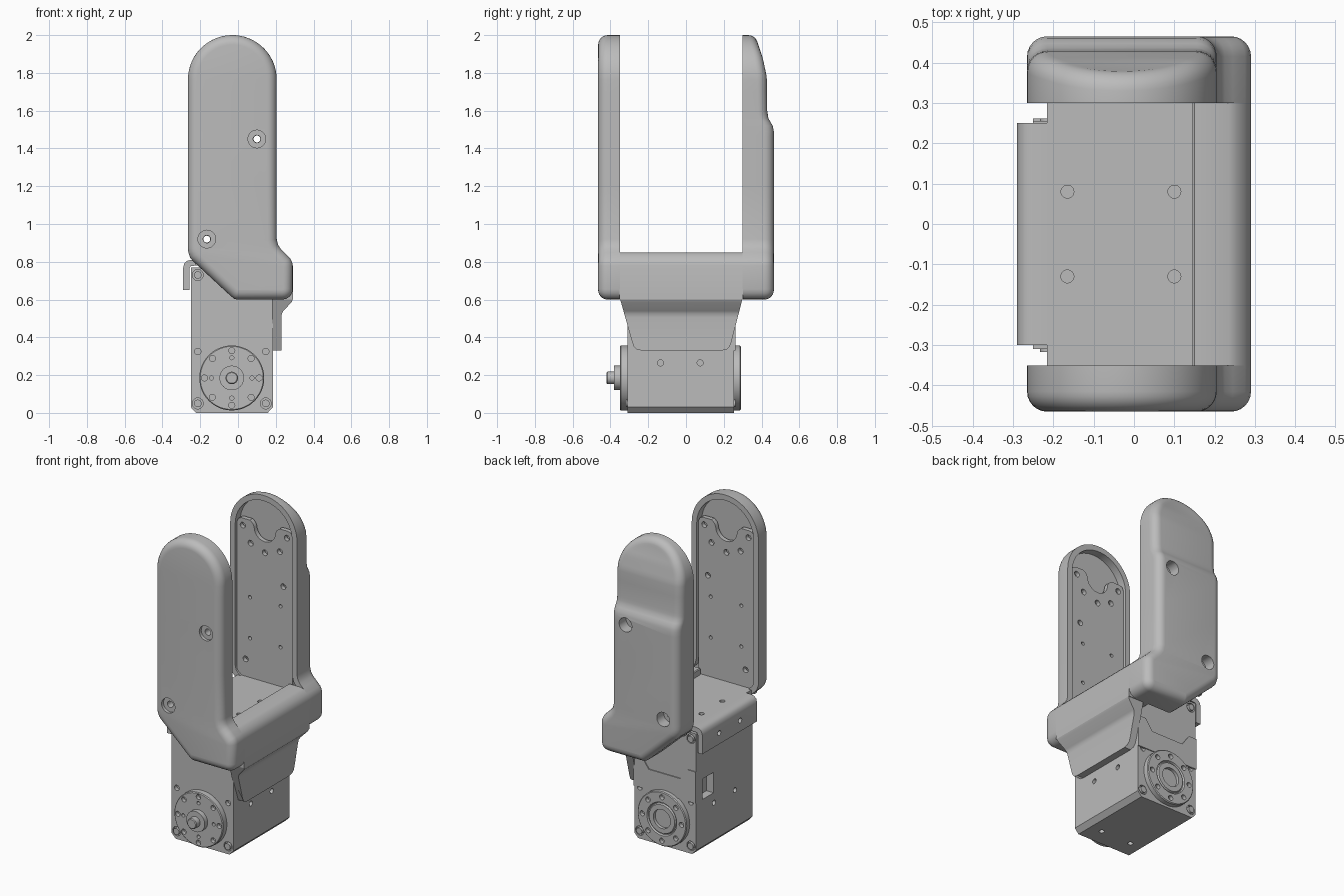
import bpy, bmesh
from math import radians, sin, cos, pi
from mathutils import Vector, Matrix

if "Cube" in bpy.data.objects:
    bpy.data.objects.remove(bpy.data.objects["Cube"])

GREY = bpy.data.materials.new("plain_grey")
GREY.use_nodes = True
GREY.diffuse_color = (0.5, 0.5, 0.5, 1)
GREY.node_tree.nodes["Principled BSDF"].inputs["Base Color"].default_value = (0.5, 0.5, 0.5, 1)

X, Y, Z = Vector((1, 0, 0)), Vector((0, 1, 0)), Vector((0, 0, 1))


def finish(name, bm):
    bmesh.ops.recalc_face_normals(bm, faces=bm.faces)
    me = bpy.data.meshes.new(name)
    bm.to_mesh(me)
    bm.free()
    me.materials.append(GREY)
    ob = bpy.data.objects.new(name, me)
    bpy.context.collection.objects.link(ob)
    return ob


def smooth(ob):
    bpy.ops.object.select_all(action="DESELECT")
    ob.select_set(True)
    bpy.context.view_layer.objects.active = ob
    bpy.ops.object.shade_smooth_by_angle(angle=radians(32))


def prism(name, pts, y0, y1):
    """Extrude an (x, z) outline along y; the ends may be functions of z."""
    at = lambda v, z: v(z) if callable(v) else v
    bm = bmesh.new()
    a = [bm.verts.new((x, at(y0, z), z)) for x, z in pts]
    b = [bm.verts.new((x, at(y1, z), z)) for x, z in pts]
    bm.faces.new(a)
    bm.faces.new(b)
    for i in range(len(pts)):
        j = (i + 1) % len(pts)
        bm.faces.new((a[i], a[j], b[j], b[i]))
    return finish(name, bm)


def cylinders(name, specs, axis):
    """One mesh of cylinders, each spec being (centre, radius, length)."""
    bm = bmesh.new()
    rot = axis.to_track_quat("Z", "Y").to_matrix().to_4x4()
    for c, r, d in specs:
        bmesh.ops.create_cone(bm, cap_ends=True, segments=24, radius1=r, radius2=r,
                              depth=d, matrix=Matrix.Translation(c) @ rot)
    return finish(name, bm)


def cut(ob, cutter):
    mod = ob.modifiers.new("cut", "BOOLEAN")
    mod.operation, mod.solver, mod.object = "DIFFERENCE", "EXACT", cutter
    cutter.hide_render = True
    bpy.context.view_layer.update()
    me = bpy.data.meshes.new_from_object(ob.evaluated_get(bpy.context.evaluated_depsgraph_get()))
    ob.modifiers.clear()
    ob.data = me
    bpy.data.objects.remove(cutter)


def drill(ob, specs, axis):
    cut(ob, cylinders("drill", specs, axis))


def lathe(name, profile, cx, cz, steps=48):
    """Revolve (radius, y) points about a y axis through (cx, cz)."""
    bm = bmesh.new()
    rings = [[bm.verts.new((cx + r * cos(2 * pi * k / steps), y, cz + r * sin(2 * pi * k / steps)))
              for k in range(steps)] for r, y in profile]
    for a, b in zip(rings, rings[1:]):
        for k in range(steps):
            n = (k + 1) % steps
            bm.faces.new((a[k], a[n], b[n], b[k]))
    bm.faces.new(rings[0])
    bm.faces.new(rings[-1])
    return finish(name, bm)


def interp(table, z):
    for (z0, v0), (z1, v1) in zip(table, table[1:]):
        if z <= z1:
            return v0 + (v1 - v0) * max(0, z - z0) / (z1 - z0)
    return table[-1][1]


# Arm outline as levels of (z, left x, right x)
LEVELS = [(.6, -.005, .235), (.604, -.02, .256), (.616, -.035, .274), (.634, -.055, .286),
          (.655, -.078, .29), (.78, -.213, .29), (.8, -.235, .286), (.82, -.253, .275),
          (.85, -.263, .245), (.87, -.265, .225), (.89, -.265, .212), (.92, -.265, .205)]
LEVELS += [(z, -.265, .205) for z in (1.2, 1.46, 1.49, 1.505, 1.52, 1.54, 1.56, 1.58, 1.6, 1.7)]
LEVELS += [(1.765 + .235 * sin(t), -.03 - .235 * cos(t), -.03 + .235 * cos(t))
           for t in [radians(87 * k / 14) for k in range(15)]]


def arm(name, side, inner, depth_table):
    """Hollow shell: rounded outside, rim and recess inside."""
    loop = [Vector((l, z)) for z, l, r in LEVELS] + [Vector((r, z)) for z, l, r in reversed(LEVELS)]
    n, m = len(loop), len(LEVELS)
    miter = []
    for i in range(n):
        d0 = (loop[i] - loop[i - 1]).normalized()
        d1 = (loop[(i + 1) % n] - loop[i]).normalized()
        n0, n1 = Vector((d0.y, -d0.x)), Vector((d1.y, -d1.x))
        miter.append((n0 + n1) / (1 + n0.dot(n1)))
    bm = bmesh.new()

    def ring(inset, y):
        pts = [p + q * inset for p, q in zip(loop, miter)]
        return [bm.verts.new((p.x, side * y(o.y), p.y)) for p, o in zip(pts, loop)]

    rad = .05
    rings = [ring(.035, lambda z: inner + .05), ring(.035, lambda z: inner), ring(0, lambda z: inner)]
    for k in range(7):
        a = radians(15 * k)
        rings.append(ring(rad * (1 - cos(a)), lambda z: interp(depth_table, z) - rad * (1 - sin(a))))
    for a, b in zip(rings, rings[1:]):
        for i in range(n):
            j = (i + 1) % n
            bm.faces.new((a[i], a[j], b[j], b[i]))
    for cap in (rings[0], rings[-1]):
        for i in range(m - 1):
            bm.faces.new((cap[i], cap[i + 1], cap[n - 2 - i], cap[n - 1 - i]))
    return finish(name, bm)


BOLTS = [(.1, 1.45), (-.165, .92)]
front = arm("front_arm", -1, .35, [(0, .465), (2, .465)])
back = arm("back_arm", 1, .30, [(0, .465), (1.49, .465), (1.52, .459), (1.56, .436), (1.6, .43),
                                (1.78, .428), (1.9, .408), (2, .38)])
for ob, y, r, d in ((front, -.465, .047, .04), (back, .465, .045, .14)):
    drill(ob, [((x, y, z), r, d) for x, z in BOLTS], Y)
    drill(ob, [((x, y, z), .02, .5) for x, z in BOLTS], Y)
    smooth(ob)

# Bracket side panels with a round notch on top
panel = [(-.225, .78), (.165, .78), (.165, 1.78), (.155, 1.802), (.135, 1.81), (.075, 1.81), (.055, 1.795)]
panel += [(-.03 + .075 * cos(t), 1.775 - .075 * sin(t)) for t in [pi * k / 12 for k in range(13)]]
panel += [(-.115, 1.795), (-.135, 1.81), (-.195, 1.81), (-.215, 1.802), (-.225, 1.78)]
BIG = [(-.185, 1.765), (.125, 1.765), (-.13, 1.665), (-.03, 1.63), (.075, 1.665)]
SMALL = [(x, z) for x in (-.135, .08) for z in (1.06, 1.32)]
for name, y0, y1 in (("front_panel", -.39, -.362), ("back_panel", .312, .34)):
    ob = prism(name, panel, y0, y1)
    drill(ob, [((x, y0, z), .018, .3) for x, z in BIG + BOLTS]
          + [((x, y0, z), .011, .3) for x, z in SMALL], Y)
    smooth(ob)

# Bracket base with folded flap
base = prism("bracket_base", [(-.215, .78), (.16, .78), (.16, .81), (-.215, .81)], -.365, .315)
HOLES_Y = (.08, -.13)
drill(base, [((x, y, .8), .016, .2) for x in (-.165, .1) for y in HOLES_Y], Z)
flap = prism("bracket_flap", [(-.215, .81), (-.25, .81), (-.27, .805), (-.284, .792), (-.29, .77), (-.29, .65),
                              (-.258, .65), (-.258, .765), (-.25, .778), (-.215, .78)], -.3, .25)
drill(flap, [((-.28, y, .72), .016, .2) for y in HOLES_Y], X)
smooth(base)
smooth(flap)

# Bridge between the arms and its tapered skirt
smooth(prism("bridge", [(.145, .78), (.145, .845), (.15, .85), (.235, .85), (.255, .84), (.275, .82), (.286, .8),
                        (.29, .78), (.29, .6), (.145, .6)], -.352, .302))
LOW = [(.33, -.235), (.337, -.262), (.352, -.277), (.375, -.285), (.6, -.348)]
HIGH = [(.33, .19), (.337, .217), (.352, .232), (.375, .24), (.6, .298)]
skirt = [(.29, .6), (.283, .585), (.24, .54), (.232, .525), (.23, .505)]
skirt += [(.23, z) for z in (.375, .352, .337, .33)] + [(.18, z) for z in (.33, .337, .352, .375, .505, .6)]
smooth(prism("skirt", skirt, lambda z: interp(LOW, z), lambda z: interp(HIGH, z)))

# Motor body
body = prism("motor_body", [(-.25, .03), (-.222, 0), (.157, 0), (.185, .03), (.185, .77), (-.25, .77)], -.31, .255)
SCREWS = [(-.213, .05), (.147, .05), (-.213, .73)]
PLAIN = [(-.213, .325), (.147, .325)]
for y in (-.31, .255):
    drill(body, [((x, y, z), .029, .03) for x, z in SCREWS] + [((x, y, z), .017, .05) for x, z in PLAIN], Y)
for x in (-.25, .185):
    drill(body, [((x, y, .265), .016, .06) for y in (.075, -.135)], X)
drill(body, [((x, -.2, 0), .016, .06) for x in (-.14, .075)], Z)
cut(body, prism("window", [(-.3, .33), (-.2, .33), (-.2, .46), (-.3, .46)], .08, .19))
smooth(body)
smooth(cylinders("body_screws", [((x, y, z), .02, .03) for x, z in SCREWS for y in (-.302, .247)], Y))

# Back cover plate with stepped upper edge
prism("back_cover", [(-.25, .33), (.185, .33), (.185, .53), (.13, .53), (.08, .46), (-.145, .46), (-.195, .53),
                     (-.25, .53)], .25, .261)

# Output horn, shaft and rear bearing disc
CX, CZ = -.033, .185


def circle(r, y, hole, count, depth):
    return [((CX + r * cos(2 * pi * k / count), y, CZ + r * sin(2 * pi * k / count)), hole, depth)
            for k in range(count)]


horn = lathe("output_horn", [(.172, -.3), (.172, -.345), (.167, -.35), (.065, -.35), (.065, -.38), (.033, -.38),
                             (.033, -.415), (.028, -.42)], CX, CZ)
drill(horn, circle(.145, -.35, .016, 8, .05) + circle(.107, -.35, .011, 4, .05), Y)
smooth(horn)
rear = lathe("rear_disc", [(.172, .245), (.172, .285), (.167, .29), (.105, .29), (.1, .28), (.095, .28),
                           (.09, .29), (.06, .29), (.06, .27)], CX, CZ)
drill(rear, circle(.138, .29, .016, 8, .05), Y)
smooth(rear)
